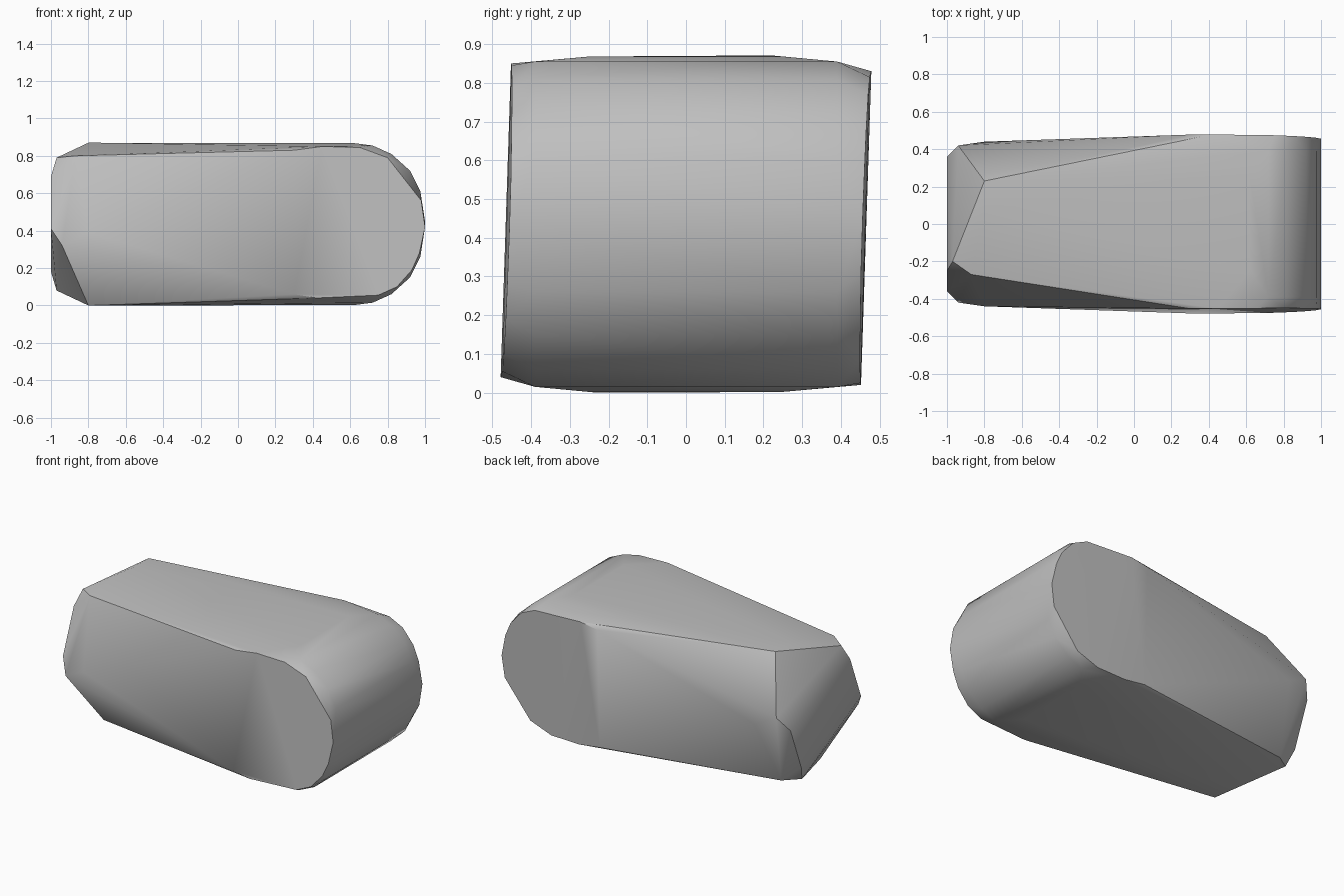
import bpy
import bmesh
import math

cube = bpy.data.objects.get("Cube")
if cube:
    bpy.data.objects.remove(cube, do_unlink=True)

HEIGHT = 0.87

# Material
grey = bpy.data.materials.new("stone_grey")
grey.use_nodes = True
colour = (0.52, 0.52, 0.52, 1.0)
grey.diffuse_color = colour
grey.node_tree.nodes["Principled BSDF"].inputs["Base Color"].default_value = colour

# Tapered, twisted end: half of its corners
points = [
    (-0.80, 0.08, 0.87), (-0.80, 0.23, 0.87),
    (-0.97, -0.20, 0.79), (-0.87, -0.27, 0.80),
    (-1.00, -0.25, 0.69), (-1.00, -0.36, 0.41),
    (-0.94, -0.42, 0.32), (-0.80, -0.44, 0.39),
]

# Rounded end: flat front cheek, leaning slightly back towards the top
cheek = [
    (0.30, 0.83), (0.45, 0.85), (0.65, 0.845), (0.80, 0.79), (0.98, 0.56),
    (1.00, 0.42), (0.97, 0.28), (0.93, 0.19), (0.85, 0.10), (0.75, 0.055),
    (0.42, 0.04), (0.30, 0.06),
]
for x, z in cheek:
    y = -0.48 + 0.033 * z + 0.025 * max(0, x - 0.6)
    points.append((x, y, z))

# Rounded end: barrel rim just inside the cheek
rim = [(0.62, 0.868), (0.72, 0.855), (0.82, 0.81), (0.92, 0.72), (0.975, 0.61)]
for x, z in rim:
    inset = 0.25 if z > 0.86 else 0.39
    points.append((x, -inset, z))
    points.append((x, -inset, HEIGHT - z))

# The back is the front turned half way about the long axis
points += [(x, -y, HEIGHT - z) for x, y, z in points]

# Wrap the corners in a convex skin
bm = bmesh.new()
for p in points:
    bm.verts.new(p)
bmesh.ops.remove_doubles(bm, verts=bm.verts[:], dist=0.002)
hull = bmesh.ops.convex_hull(bm, input=bm.verts[:])
inside = {v for v in hull["geom_interior"] + hull["geom_unused"]
          if isinstance(v, bmesh.types.BMVert)}
bmesh.ops.delete(bm, geom=list(inside), context="VERTS")
bmesh.ops.dissolve_limit(bm, angle_limit=math.radians(1),
                         verts=bm.verts[:], edges=bm.edges[:])
bmesh.ops.recalc_face_normals(bm, faces=bm.faces[:])

mesh = bpy.data.meshes.new("stone_block")
bm.to_mesh(mesh)
bm.free()
mesh.materials.append(grey)
block = bpy.data.objects.new("stone_block", mesh)
bpy.context.collection.objects.link(block)

# Smooth the gentle curves, keep the chipped edges sharp
bpy.ops.object.select_all(action="DESELECT")
block.select_set(True)
bpy.context.view_layer.objects.active = block
bpy.ops.object.shade_smooth_by_angle(angle=math.radians(32))
